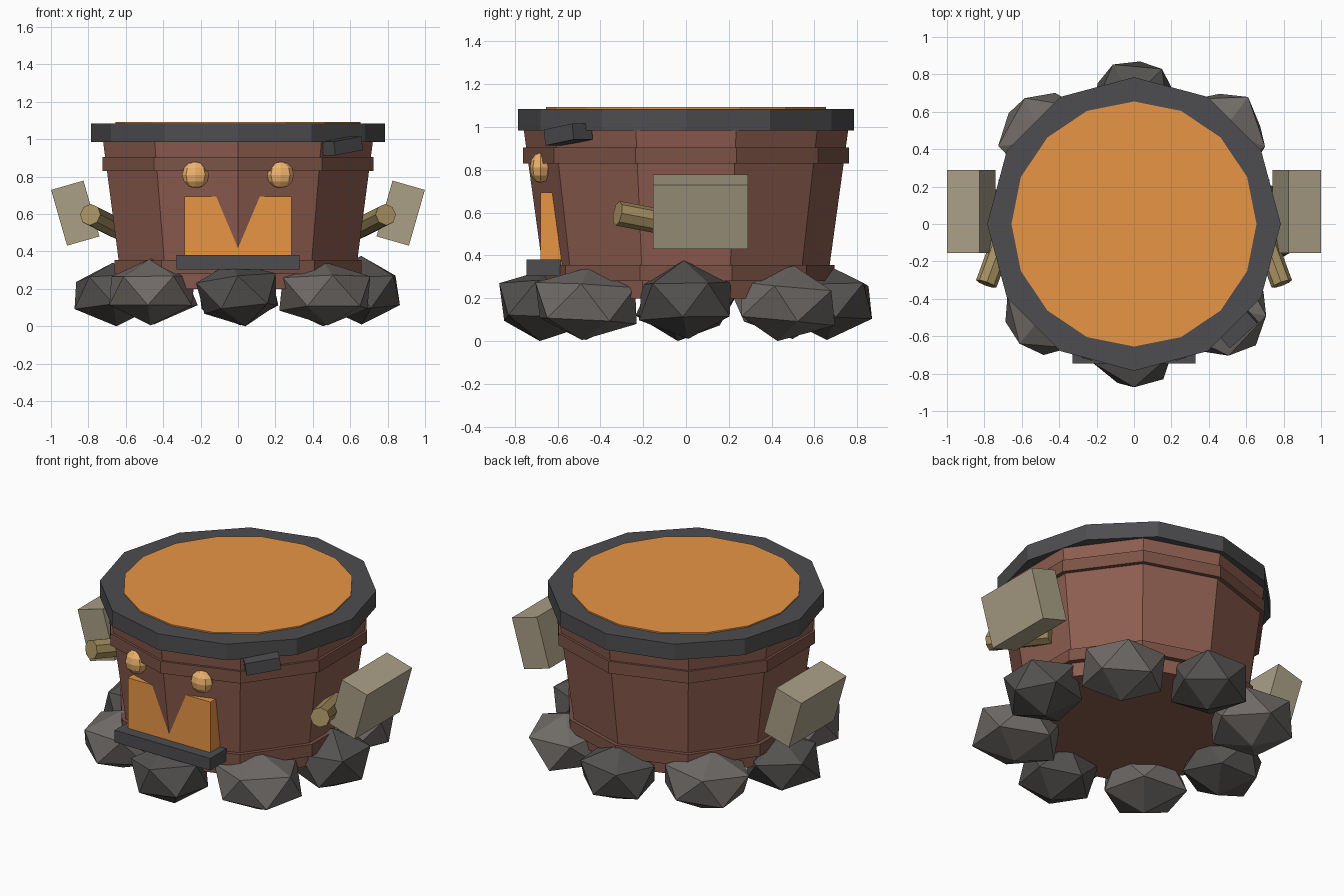
import bpy, bmesh, math, random
from mathutils import Matrix, Vector

if "Cube" in bpy.data.objects:
    bpy.data.objects.remove(bpy.data.objects["Cube"])

random.seed(4)


def mat(name, r, g, b):
    m = bpy.data.materials.new(name)
    m.diffuse_color = (r, g, b, 1)
    m.use_nodes = True
    m.node_tree.nodes["Principled BSDF"].inputs["Base Color"].default_value = m.diffuse_color
    return m


BRICK = mat("brick", .27, .11, .08)
TRIM = mat("brick_trim", .20, .085, .06)
IRON = mat("iron", .075, .075, .08)
GLOW = mat("glow", .80, .30, .06)
EYE = mat("eye", .85, .45, .15)
WOOD = mat("wood", .38, .28, .12)
STONE = mat("stone_head", .40, .35, .24)
ROCK_A = mat("rock_dark", .09, .085, .08)
ROCK_B = mat("rock_light", .16, .145, .135)


def finish(name, bm, material):
    bmesh.ops.recalc_face_normals(bm, faces=bm.faces)
    me = bpy.data.meshes.new(name)
    bm.to_mesh(me)
    bm.free()
    me.materials.append(material)
    ob = bpy.data.objects.new(name, me)
    bpy.context.collection.objects.link(ob)
    return ob


def drum(name, sides, r0, r1, z0, z1, material):
    """Faceted drum with a corner pointing to -y."""
    bm = bmesh.new()
    rings = []
    for r, z in ((r0, z0), (r1, z1)):
        a = [math.tau * i / sides for i in range(sides)]
        rings.append([bm.verts.new((r * math.sin(t), -r * math.cos(t), z)) for t in a])
    bm.faces.new(rings[0][::-1])
    bm.faces.new(rings[1])
    for i in range(sides):
        j = (i + 1) % sides
        bm.faces.new((rings[0][i], rings[0][j], rings[1][j], rings[1][i]))
    return finish(name, bm, material)


def box(name, center, size, material, rot=Matrix.Identity(4)):
    bm = bmesh.new()
    m = Matrix.Translation(center) @ rot @ Matrix.Diagonal((*size, 1))
    bmesh.ops.create_cube(bm, size=1, matrix=m)
    return finish(name, bm, material)


def rod(name, a, b, r, material, sides=8):
    a, b = Vector(a), Vector(b)
    d = b - a
    bm = bmesh.new()
    m = Matrix.Translation((a + b) / 2) @ d.to_track_quat('Z', 'Y').to_matrix().to_4x4()
    bmesh.ops.create_cone(bm, cap_ends=True, segments=sides, radius1=r, radius2=r,
                          depth=d.length, matrix=m)
    return finish(name, bm, material)


# Tapered brick body with two trim bands
drum("body", 10, .65, .76, .20, 1.0, BRICK)
drum("lower_band", 10, .695, .695, .28, .355, TRIM)
drum("upper_band", 10, .762, .762, .83, .905, TRIM)

# Iron rim and molten top
drum("rim", 12, .785, .785, .985, 1.085, IRON)
drum("molten_top", 16, .655, .655, 1.04, 1.093, GLOW)

# Mouth slab (the body corner cuts the V shape) and sill
box("mouth", (0, -.59, .515), (.57, .18, .36), GLOW)
box("mouth_sill", (0, -.665, .3425), (.66, .16, .075), IRON)

# Eyes, hammer handles and hammer heads on both sides
for s, side in ((-1, "left"), (1, "right")):
    bm = bmesh.new()
    bmesh.ops.create_uvsphere(bm, u_segments=8, v_segments=6, radius=1,
                              matrix=Matrix.Translation((s * .227, -.68, .81))
                              @ Matrix.Diagonal((.072, .05, .072, 1)))
    finish(side + "_eye", bm, EYE)
    rod(side + "_handle", (s * .79, -.32, .597), (s * .65, .06, .525), .058, WOOD)
    box(side + "_hammer_head", (s * .87, .0675, .605), (.18, .445, .31), STONE,
        Matrix.Rotation(s * math.radians(16), 4, 'Y'))

# Tilted iron chip hanging under the rim
box("rim_chip", (.55, -.55, .965), (.20, .12, .075), IRON,
    Matrix.Rotation(math.radians(42), 4, 'Z') @ Matrix.Rotation(math.radians(-8), 4, 'Y'))

# Ring of eight boulders around the foot
for i in range(8):
    ang = i * math.pi / 4
    bm = bmesh.new()
    bmesh.ops.create_icosphere(bm, subdivisions=1, radius=1)
    for v in bm.verts:
        v.co *= random.uniform(.93, 1.06)
    r = .245 if i % 2 == 0 else .27
    bmesh.ops.transform(bm, verts=bm.verts,
                        matrix=Matrix.Diagonal((r, r, .18, 1))
                        @ Matrix.Rotation(random.uniform(0, 6), 4, 'Z')
                        @ Matrix.Rotation(random.uniform(-.25, .25), 4, 'X'))
    # rest each boulder on the ground
    low = min(v.co.z for v in bm.verts)
    d = .66
    bmesh.ops.translate(bm, verts=bm.verts,
                        vec=(d * math.sin(ang), -d * math.cos(ang), -low + .005 * (i % 3)))
    finish("boulder_%d" % (i + 1), bm, ROCK_B if i % 2 else ROCK_A)
